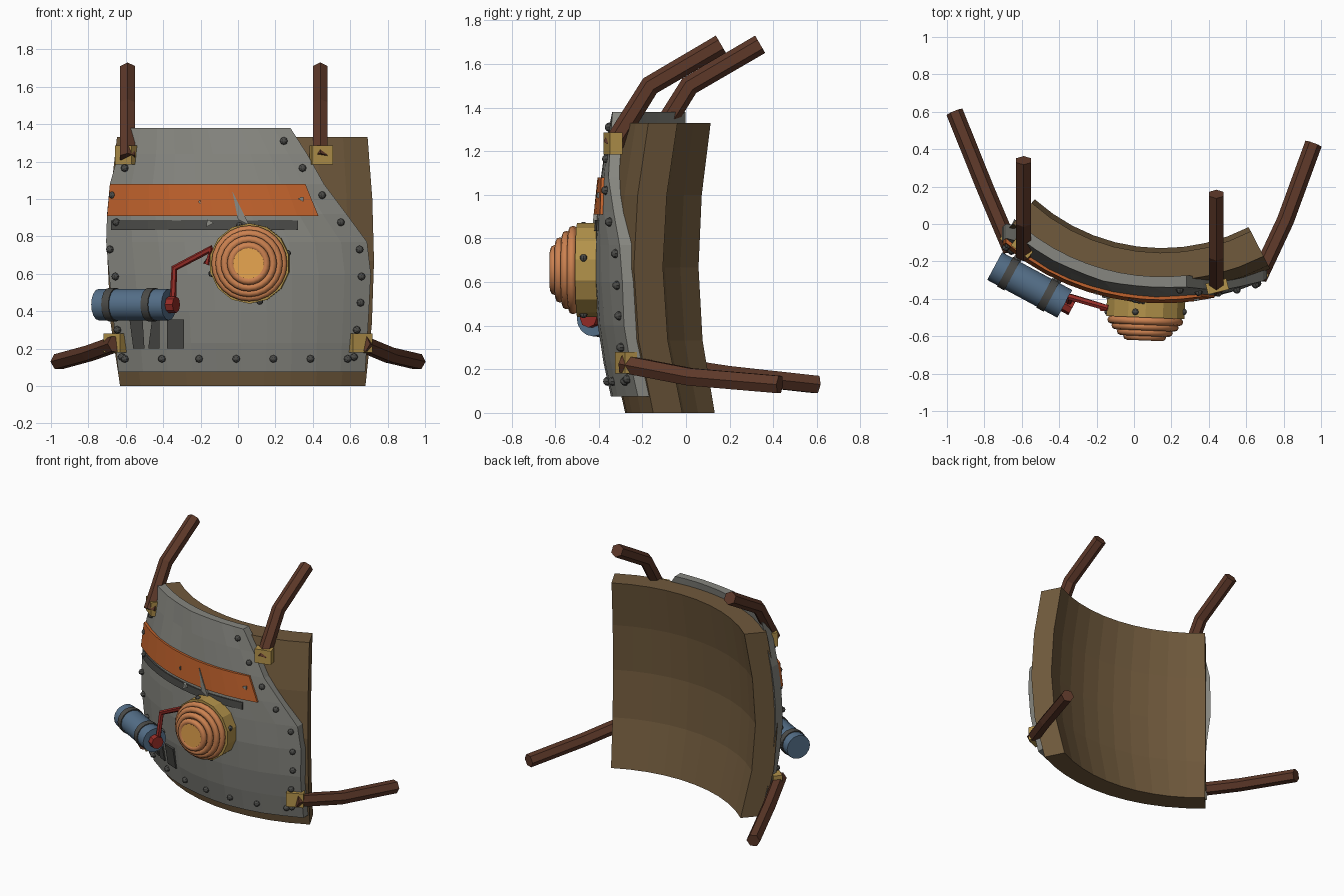
import bpy, bmesh, math, random
from mathutils import Vector, Matrix

if "Cube" in bpy.data.objects:
    bpy.data.objects.remove(bpy.data.objects["Cube"])

random.seed(4)
CX, CY, R_IN, R_OUT = 0.149, 0.886, 1.03, 1.18   # shared curvature of the chest armour


def mat(name, *rgb):
    m = bpy.data.materials.new(name)
    m.diffuse_color = (*rgb, 1)
    m.use_nodes = True
    m.node_tree.nodes["Principled BSDF"].inputs["Base Color"].default_value = m.diffuse_color
    return m


LEATHER = mat("leather", .16, .10, .045)
STEEL = mat("steel", .24, .24, .215)
DARK = mat("dark_steel", .07, .07, .065)
ORANGE = mat("orange_paint", .52, .12, .025)
COPPER = mat("copper", .60, .22, .08)
GOLD = mat("brass", .45, .29, .07)
GLOW = mat("amber", .80, .38, .08)
BLUE = mat("blue_paint", .09, .16, .25)
RED = mat("red_paint", .30, .025, .02)
STRAP = mat("strap_brown", .11, .04, .022)


def bulge(z):
    pts = [(0, -.015), (.333, .06), (.667, .085), (1, .065), (1.33, .01), (1.4, 0)]
    for (a, fa), (b, fb) in zip(pts, pts[1:]):
        if z <= b:
            return fa + (fb - fa) * (z - a) / (b - a)
    return 0


def surf(x, z, off):
    """Point at distance off in front of the leather shell."""
    r = R_OUT + bulge(z) + off
    return Vector((x, CY - math.sqrt(r * r - (x - CX) ** 2), z))


def normal(x, z):
    p = surf(x, z, 0)
    return Vector((x - CX, p.y - CY, 0)).normalized()


def finish(name, bm, material, smooth=False):
    bmesh.ops.recalc_face_normals(bm, faces=bm.faces)
    me = bpy.data.meshes.new(name)
    bm.to_mesh(me)
    bm.free()
    me.materials.append(material)
    for p in me.polygons:
        p.use_smooth = smooth
    ob = bpy.data.objects.new(name, me)
    bpy.context.collection.objects.link(ob)
    return ob


def slab(name, front, back, material):
    """Closed solid between two matching point grids."""
    bm = bmesh.new()
    f, b = ([[bm.verts.new(p) for p in row] for row in g] for g in (front, back))
    n, m = len(f), len(f[0])
    for g in (f, b):
        for i in range(n - 1):
            for j in range(m - 1):
                bm.faces.new((g[i][j], g[i][j + 1], g[i + 1][j + 1], g[i + 1][j]))
    rim = [(0, j) for j in range(m)] + [(i, m - 1) for i in range(1, n)]
    rim += [(n - 1, j) for j in range(m - 2, -1, -1)] + [(i, 0) for i in range(n - 2, 0, -1)]
    for (i, j), (k, l) in zip(rim, rim[1:] + rim[:1]):
        bm.faces.new((f[i][j], f[k][l], b[k][l], b[i][j]))
    bmesh.ops.remove_doubles(bm, verts=bm.verts, dist=1e-5)
    return finish(name, bm, material)


def patch(name, bl, br, tr, tl, material, off=.06, cols=1):
    """Thin painted or inset area following the plate."""
    def grid(o):
        return [[surf(a[0] + (b[0] - a[0]) * t / cols, a[1] + (b[1] - a[1]) * t / cols, o)
                 for t in range(cols + 1)] for a, b in ((bl, br), (tl, tr))]
    return slab(name, grid(off), grid(.03), material)


def frame(loc, axis):
    return Matrix.Translation(loc) @ Vector(axis).to_track_quat('Z', 'Y').to_matrix().to_4x4()


def cylinder(name, a, b, r, sides, material, smooth=False, r2=None):
    a, b = Vector(a), Vector(b)
    bm = bmesh.new()
    bmesh.ops.create_cone(bm, cap_ends=True, segments=sides, radius1=r, radius2=r if r2 is None else r2,
                          depth=(b - a).length, matrix=frame((a + b) / 2, b - a))
    ob = finish(name, bm, material)
    if smooth:
        for p in ob.data.polygons:
            p.use_smooth = len(p.vertices) == 4
    return ob


def tube(name, pts, r, sides, material, side_axis):
    """Polyline tube with mitred rings."""
    pts = [Vector(p) for p in pts]
    bm = bmesh.new()
    rings = []
    for i, p in enumerate(pts):
        d = (pts[min(i + 1, len(pts) - 1)] - pts[max(i - 1, 0)]).normalized()
        u = (Vector(side_axis) - d * d.dot(Vector(side_axis))).normalized()
        v = d.cross(u)
        rings.append([bm.verts.new(p + r * (u * math.sin(t) + v * math.cos(t)))
                      for t in (2 * math.pi * k / sides for k in range(sides))])
    for a, b in zip(rings, rings[1:]):
        for k in range(sides):
            bm.faces.new((a[k], a[(k + 1) % sides], b[(k + 1) % sides], b[k]))
    bm.faces.new(rings[0])
    bm.faces.new(rings[-1])
    return finish(name, bm, material)


# leather backing shell
angles = [math.radians(-42 + 69.2 * k / 10) for k in range(11)]
levels = [0, .333, .667, 1, 1.33]


def shell(r):
    return [[Vector((CX + (r + bulge(z)) * math.sin(a), CY - (r + bulge(z)) * math.cos(a), z))
             for a in angles] for z in levels]


slab("backing_shell", shell(R_OUT), shell(R_IN), LEATHER)

# steel chest plate with cut right shoulder
outline = [(.075, -.64, .68), (.23, -.655, .69), (.4, -.67, .70), (.6, -.69, .71), (.77, -.705, .69),
           (.92, -.70, .58), (1.08, -.685, .46), (1.24, -.64, .37), (1.38, -.61, .28)]
front, back = [], []
for z, xl, xr in outline:
    xs = [xl + (xr - xl) * k / 10 for k in range(11)]
    front.append([surf(x, z, .045 + random.uniform(-.004, .004)) for x in xs])
    back.append([surf(x, z, -.015) for x in xs])
slab("chest_plate", front, back, STEEL)

# painted stripe, dark groove, vent slots and scratches
patch("orange_stripe", (-.70, .91), (.43, .91), (.36, 1.08), (-.685, 1.08), ORANGE, cols=10)
patch("dark_groove", (-.68, .835), (.32, .835), (.32, .885), (-.68, .885), DARK, .053, 10)
for x0, x1, x2, x3 in ((-.56, -.50, -.51, -.58), (-.48, -.42, -.42, -.46), (-.38, -.29, -.29, -.38)):
    patch("vent_slot", (x0, .2), (x1, .2), (x2, .355), (x3, .355), DARK, .053)
for a, b, c, d in (((.0, .89), (.06, .86), (.01, .96), (-.03, 1.04)),
                   ((-.17, .85), (-.13, .87), (-.14, .88), (-.165, .89)),
                   ((-.21, .98), (-.20, .97), (-.2, .995), (-.21, .99)),
                   ((.32, 1.0), (.35, .985), (.35, 1.01), (.34, 1.01))):
    patch("paint_chip", a, b, c, d, STEEL, .064)

# rivets round the plate edge
rivets = [(-.6, 1.31), (-.605, 1.165), (-.67, 1.02), (-.65, .875), (-.685, .73), (-.655, .585), (-.645, .3),
          (-.62, .155), (.62, .155), (.635, .3), (.655, .445), (.66, .585), (.65, .73), (.55, .875),
          (.45, 1.02), (.345, 1.165), (.245, 1.31)] + [(-.605 + .1985 * k, .145) for k in range(7)]
for x, z in rivets:
    bm = bmesh.new()
    bmesh.ops.create_uvsphere(bm, u_segments=8, v_segments=6, radius=.021,
                              matrix=frame(surf(x, z, .048), normal(x, z)))
    finish("rivet", bm, DARK)

# ribbed dome on a brass ring
base, ax = Vector((.065, -.40, .655)), Vector((-.04, -1, 0)).normalized()
cylinder("dome_ring", base, base + ax * .1, .215, 14, GOLD)
cylinder("dome_core", base + ax * .09, base + ax * .208, .175, 24, COPPER, True, .09)
for depth, rad in ((.118, .203), (.148, .18), (.178, .15), (.202, .115)):
    bpy.ops.mesh.primitive_torus_add(major_segments=24, minor_segments=8, major_radius=rad - .021, minor_radius=.021)
    ob = bpy.context.object
    ob.name = "dome_rib"
    ob.matrix_world = frame(base + ax * depth, ax)
    ob.data.materials.append(COPPER)
    bpy.ops.object.shade_smooth()
cylinder("dome_lens", base + ax * .2, base + ax * .218, .082, 24, GLOW)
for k in range(4):
    t = math.radians(15 + 90 * k)
    p = base + ax * .07 + Vector((.21 * math.cos(t), 0, .21 * math.sin(t)))
    bm = bmesh.new()
    bmesh.ops.create_uvsphere(bm, u_segments=8, v_segments=6, radius=.018, matrix=Matrix.Translation(p))
    finish("dome_bolt", bm, DARK)

# blue canister with clamps, valve and red pipe
c0, c1 = Vector((-.745, -.225, .435)), Vector((-.37, -.427, .435))
cylinder("canister", c0, c1, .084, 16, BLUE, True)
d = (c1 - c0).normalized()
for t in (.2, .76):
    p = c0.lerp(c1, t)
    cylinder("canister_clamp", p - d * .022, p + d * .022, .09, 16, DARK, True)
    cylinder("clamp_bracket", p, surf(p.x + .07, p.z, .03), .025, 6, DARK)
cylinder("valve", c1 - d * .03, c1 + d * .045, .044, 8, RED)
tube("red_pipe", [(-.35, -.42, .43), (-.34, -.39, .63), (-.14, -.45, .735), (-.17, -.45, .65)],
     .018, 6, RED, (0, 1, 0))

# shoulder straps
for name, x, y in (("left", -.59, -.16), ("right", .44, -.34)):
    tube(name + "_shoulder_strap", [(x, y, 1.22), (x, y + .175, 1.5), (x, y + .50, 1.69)],
         .046, 6, STRAP, (1, 0, 0)).rotation_euler = (0, 0, 0)

# waist straps
tube("left_waist_strap", [(-.655, -.14, .225), (-.795, .19, .175), (-.96, .60, .13)], .046, 6, STRAP, (0, 0, 1))
tube("right_waist_strap", [(.665, -.29, .225), (.81, .02, .165), (.96, .43, .13)], .046, 6, STRAP, (0, 0, 1))

# brass buckles
for x, z in ((-.595, 1.235), (.445, 1.235), (-.655, .23), (.655, .23)):
    n = normal(x, z)
    bm = bmesh.new()
    rot = Matrix.Rotation(math.atan2(n.x, -n.y), 4, 'Z')
    bmesh.ops.create_cube(bm, size=1, matrix=Matrix.Translation(surf(x, z, .05)) @ rot
                          @ Matrix.Diagonal((.115, .06, .1, 1)))
    finish("buckle", bm, GOLD)
